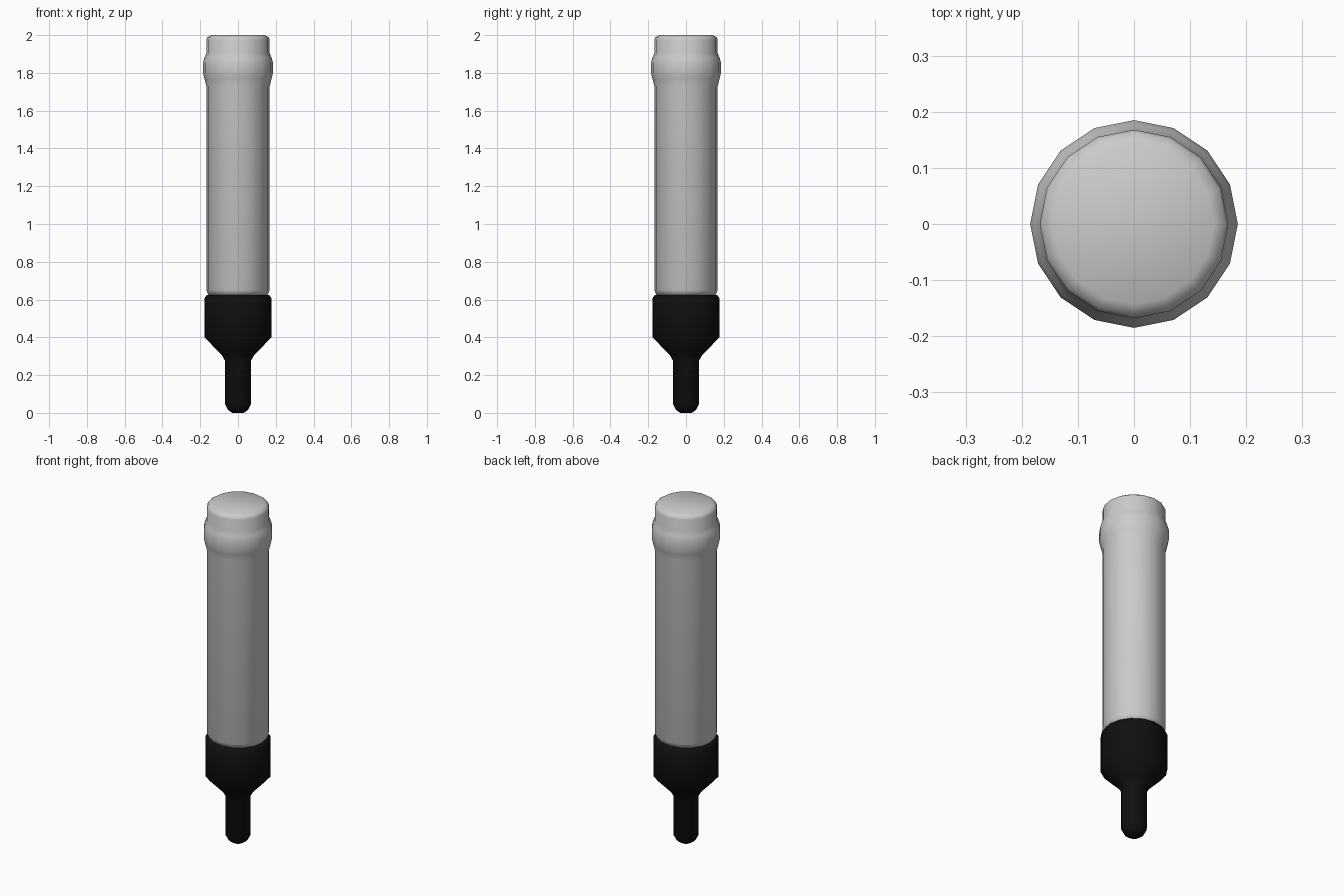
import bpy, bmesh, math

if "Cube" in bpy.data.objects:
    bpy.data.objects.remove(bpy.data.objects["Cube"])

SIDES = 16


def material(name, colour):
    m = bpy.data.materials.new(name)
    m.diffuse_color = (*colour, 1.0)
    m.use_nodes = True
    m.node_tree.nodes["Principled BSDF"].inputs["Base Color"].default_value = m.diffuse_color
    return m


def lathe(name, profile, mat):
    """Closed 16-sided turned solid from (radius, height) points, bottom to top."""
    bm = bmesh.new()
    rings = []
    for r, z in profile:
        rings.append([bm.verts.new((r * math.cos(2 * math.pi * i / SIDES),
                                    r * math.sin(2 * math.pi * i / SIDES), z))
                      for i in range(SIDES)])
    for low, high in zip(rings, rings[1:]):
        for i in range(SIDES):
            j = (i + 1) % SIDES
            bm.faces.new((low[i], low[j], high[j], high[i]))
    bm.faces.new(rings[0][::-1])
    bm.faces.new(rings[-1])
    for f in bm.faces:
        f.smooth = True
    me = bpy.data.meshes.new(name)
    bm.to_mesh(me)
    bm.free()
    me.materials.append(mat)
    ob = bpy.data.objects.new(name, me)
    bpy.context.collection.objects.link(ob)
    return ob


grey = material("light grey", (0.6, 0.6, 0.6))
black = material("black", (0.005, 0.005, 0.005))

# Main tube with a raised collar near the top and a bevelled end
lathe("barrel", [(0.155, 0.62), (0.168, 0.65), (0.168, 1.73), (0.178, 1.77),
                 (0.185, 1.80), (0.185, 1.855), (0.178, 1.88), (0.168, 1.905),
                 (0.168, 1.975), (0.163, 1.987), (0.143, 2.0)], grey)

# Dark holder: rounded stem, cone and cup
lathe("holder", [(0.03, 0.0), (0.052, 0.015), (0.068, 0.045), (0.068, 0.275),
                 (0.085, 0.305), (0.177, 0.40), (0.177, 0.608), (0.165, 0.624)], black)
